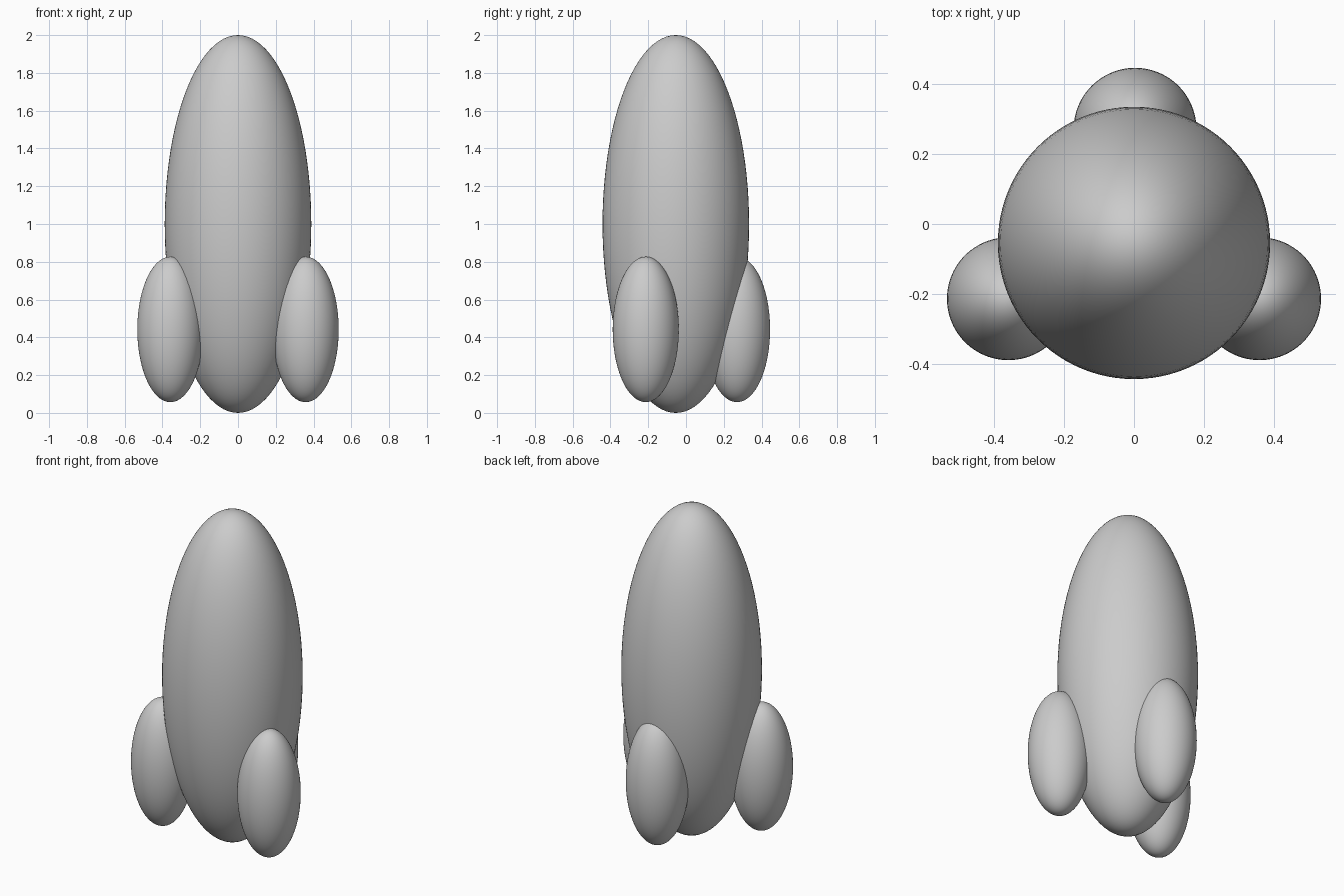
import bpy

if "Cube" in bpy.data.objects:
    bpy.data.objects.remove(bpy.data.objects["Cube"])


def ellipsoid(name, center, radius, half_height):
    """Smooth upright ellipsoid."""
    bpy.ops.mesh.primitive_uv_sphere_add(segments=96, ring_count=48, radius=1, location=center)
    obj = bpy.context.object
    obj.name = name
    obj.scale = (radius, radius, half_height)
    bpy.ops.object.transform_apply(location=False, rotation=False, scale=True)
    bpy.ops.object.shade_smooth()
    return obj


# Main hull
ellipsoid("rocket_body", (0, -0.054, 1.0), 0.388, 1.0)

# Three booster pods around the base
pods = {"left_pod": (-0.358, -0.213), "right_pod": (0.358, -0.213), "back_pod": (0.003, 0.270)}
for name, (x, y) in pods.items():
    ellipsoid(name, (x, y, 0.442), 0.175, 0.385)
